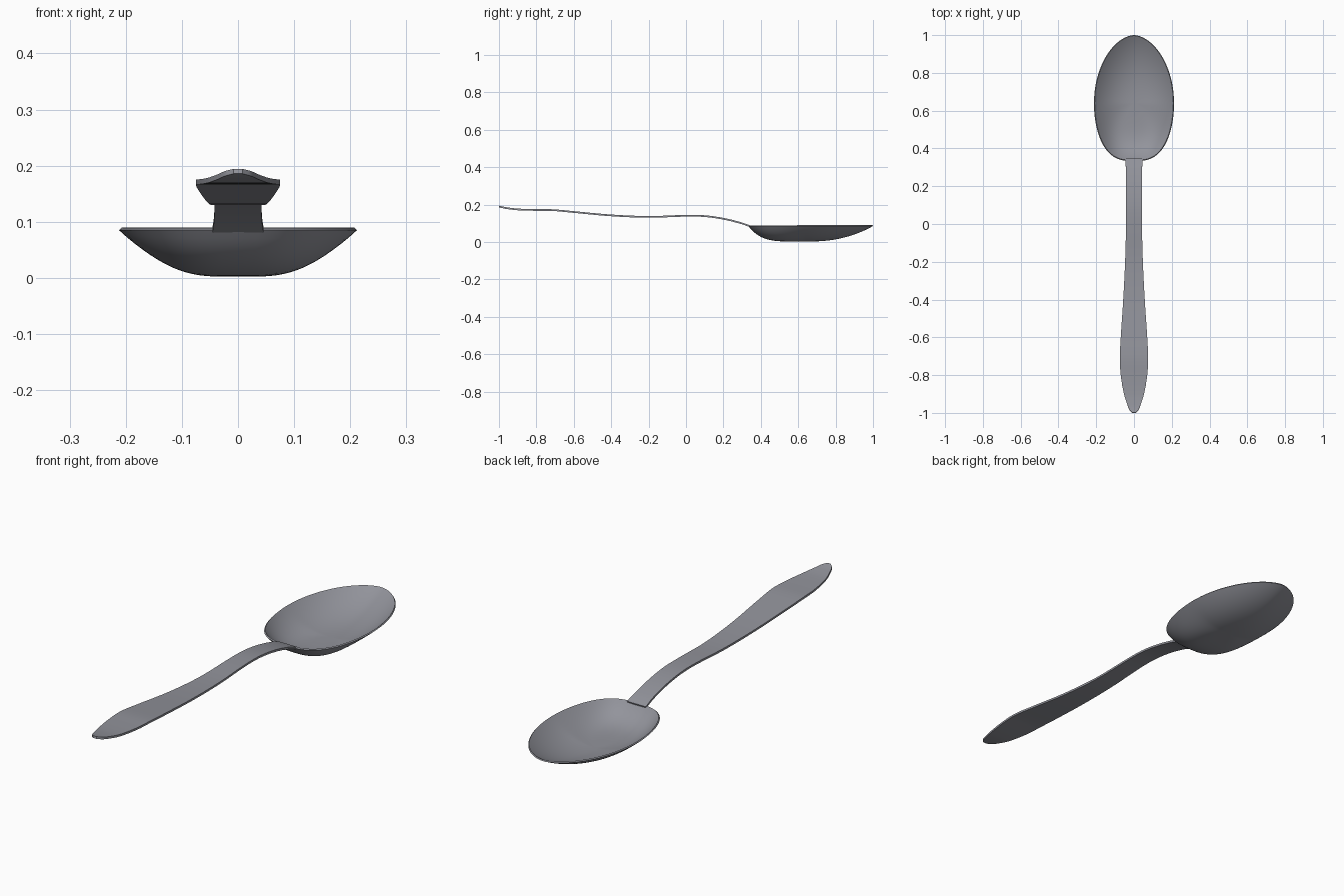
import bpy, bmesh, math

if "Cube" in bpy.data.objects:
    bpy.data.objects.remove(bpy.data.objects["Cube"])

steel = bpy.data.materials.new("steel_grey")
steel.diffuse_color = (0.29, 0.295, 0.33, 1)
steel.use_nodes = True
steel.node_tree.nodes["Principled BSDF"].inputs["Base Color"].default_value = steel.diffuse_color


def finish(bm, name, thickness, offset):
    bmesh.ops.recalc_face_normals(bm, faces=bm.faces)
    if sum(f.normal.z for f in bm.faces) < 0:
        bmesh.ops.reverse_faces(bm, faces=bm.faces)
    me = bpy.data.meshes.new(name)
    bm.to_mesh(me)
    bm.free()
    ob = bpy.data.objects.new(name, me)
    bpy.context.collection.objects.link(ob)
    me.materials.append(steel)
    sol = ob.modifiers.new("thickness", 'SOLIDIFY')
    sol.thickness = thickness
    sol.offset = offset
    bpy.ops.object.select_all(action='DESELECT')
    ob.select_set(True)
    bpy.context.view_layer.objects.active = ob
    bpy.ops.object.modifier_apply(modifier="thickness")
    bpy.ops.object.shade_smooth_by_angle(angle=math.radians(40))
    return ob


# Bowl: egg-shaped rings, deeper wall on the handle side
N, R = 80, 20
bm = bmesh.new()
centre = bm.verts.new((0, 0.64, 0.002))
rings = []
for r in range(1, R + 1):
    s = (r / R) ** 0.8
    ring = []
    for i in range(N):
        a = 2 * math.pi * i / N
        c, sn = math.cos(a), math.sin(a)
        back = max(0, -sn)
        p = 1.12 if sn > 0 else 0.7
        x = 0.212 * math.copysign(abs(c) ** p, c)
        y = sn * (0.36 if sn > 0 else 0.307)
        z = 0.002 + 0.083 * s ** (2.4 + 2.4 * back ** 1.5)
        ring.append(bm.verts.new((x * s, 0.64 + y * s, z)))
    rings.append(ring)
for i in range(N):
    j = (i + 1) % N
    bm.faces.new((centre, rings[0][i], rings[0][j]))
    for a, b in zip(rings, rings[1:]):
        bm.faces.new((a[i], b[i], b[j], a[j]))
finish(bm, "spoon_bowl", 0.006, 1)

# Handle: stations of y, half width, centre height
stations = [(0.345, 0.046, 0.083), (0.29, 0.043, 0.102), (0.2, 0.042, 0.124),
            (0.1, 0.042, 0.138), (0.0, 0.042, 0.140), (-0.2, 0.047, 0.134),
            (-0.4, 0.057, 0.142), (-0.6, 0.070, 0.160), (-0.71, 0.075, 0.170),
            (-0.8, 0.070, 0.171), (-0.9, 0.053, 0.174), (-0.96, 0.034, 0.181),
            (-0.985, 0.023, 0.186), (-1.0, 0.008, 0.190)]


def spline(p0, p1, p2, p3, t):
    # Cubic through p1 and p2, scaled for uneven station spacing
    h = p2[0] - p1[0]
    out = [p1[0] + h * t]
    for k in (1, 2):
        m1 = (p2[k] - p0[k]) / (p2[0] - p0[0]) * h
        m2 = (p3[k] - p1[k]) / (p3[0] - p1[0]) * h
        out.append((2*t**3 - 3*t**2 + 1) * p1[k] + (t**3 - 2*t**2 + t) * m1
                   + (3*t**2 - 2*t**3) * p2[k] + (t**3 - t**2) * m2)
    return out


path = []
last = len(stations) - 1
for i in range(last):
    q = [stations[min(max(i + d, 0), last)] for d in (-1, 0, 1, 2)]
    path += [spline(*q, t / 5) for t in range(5)]
path.append(stations[-1])

bm = bmesh.new()
rows = [[bm.verts.new((w * u, y, z)) for u in (-1, -0.5, 0, 0.5, 1)]
        for y, w, z in path]
for a, b in zip(rows, rows[1:]):
    for k in range(4):
        bm.faces.new((a[k], a[k + 1], b[k + 1], b[k]))
finish(bm, "spoon_handle", 0.009, 0)
